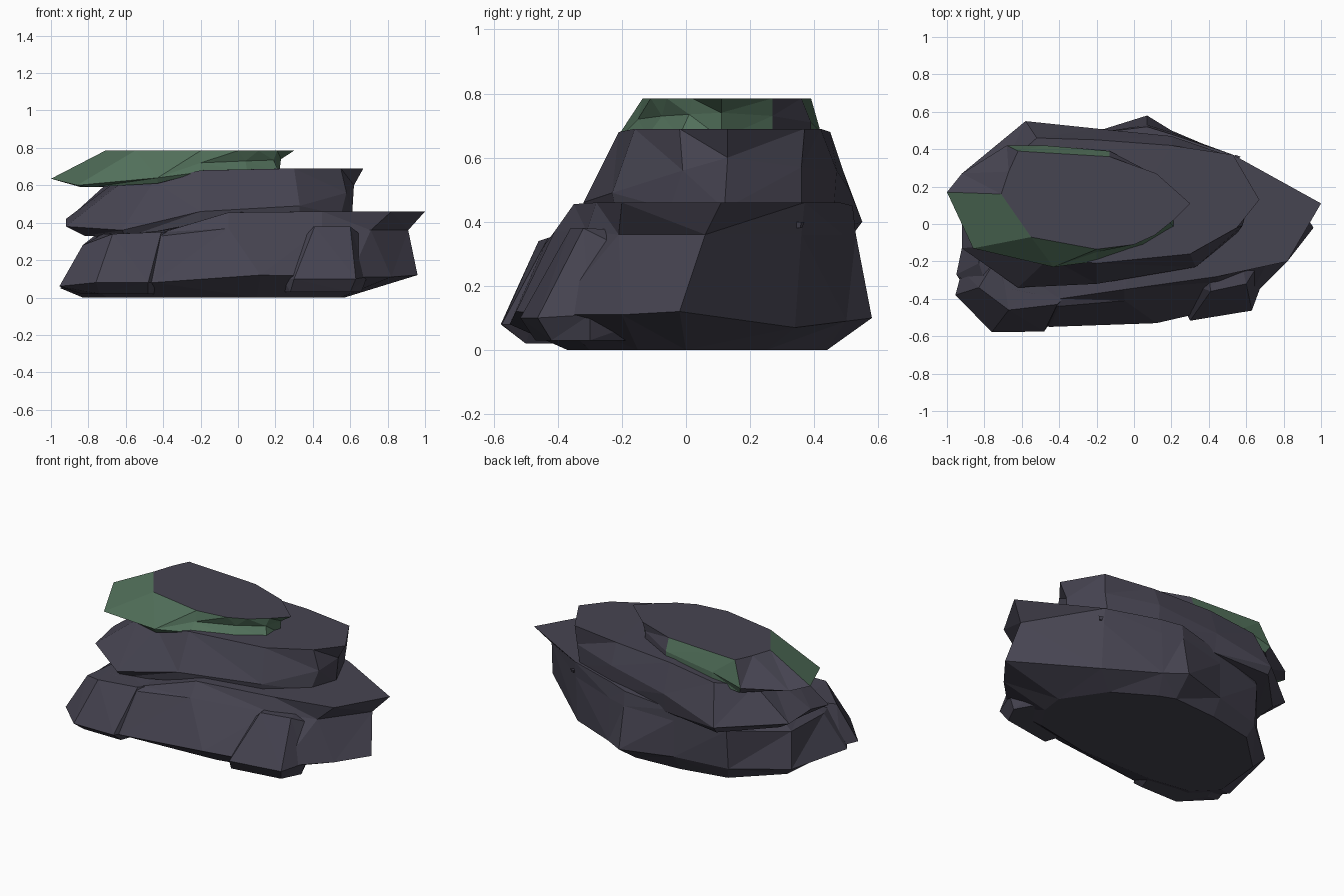
import bpy, bmesh
from mathutils import Vector


def material(name, col):
    m = bpy.data.materials.new(name)
    m.diffuse_color = (*col, 1)
    return m


STONE = material("slate stone", (0.062, 0.058, 0.083))
MOSS = material("moss green", (0.085, 0.165, 0.105))


def loft(name, rings, mossy=None):
    """Skin closed rings from bottom to top; mossy(side, ring) picks green faces."""
    bm = bmesh.new()
    vs = [[bm.verts.new(p) for p in r] for r in rings]
    n = len(rings[0])
    bm.faces.new(vs[0][::-1])
    bm.faces.new(vs[-1])
    for k in range(len(rings) - 1):
        for i in range(n):
            j = (i + 1) % n
            f = bm.faces.new((vs[k][i], vs[k][j], vs[k + 1][j], vs[k + 1][i]))
            if mossy and mossy(i, k):
                f.material_index = 1
    bmesh.ops.triangulate(bm, faces=bm.faces[:])
    bmesh.ops.recalc_face_normals(bm, faces=bm.faces[:])
    me = bpy.data.meshes.new(name)
    bm.to_mesh(me)
    bm.free()
    me.materials.append(STONE)
    me.materials.append(MOSS)
    ob = bpy.data.objects.new(name, me)
    bpy.context.collection.objects.link(ob)
    return ob


# Base slab: undercut foot, bulging skirt, overhanging rim
foot = [(.57, 0, 0), (.4, .25, 0), (.15, .4, 0), (.05, .44, 0), (-.25, .42, 0),
        (-.55, .36, 0), (-.8, .12, 0), (-.83, -.2, 0), (-.7, -.33, 0),
        (-.45, -.37, 0), (.1, -.37, 0), (.45, -.3, 0), (.55, -.15, 0)]
skirt = [(.96, -.02, .12), (.53, .34, .07), (.2, .5, .09), (.07, .58, .1),
         (-.25, .48, .1), (-.58, .4, .08), (-.86, .16, .06), (-.95, -.27, .05),
         (-.8, -.5, .07), (-.45, -.55, .08), (.12, -.53, .12),
         (.6, -.42, .11), (.82, -.2, .11)]
neck = [(.91, .06, .36), (.53, .36, .36), (.2, .49, .36), (.07, .53, .36),
        (-.25, .48, .33), (-.58, .42, .33), (-.83, .12, .28), (-.83, -.21, .27),
        (-.77, -.39, .28), (-.4, -.44, .33), (-.05, -.41, .37),
        (.45, -.31, .37), (.71, -.21, .36)]
rim = [(1, .11, .46), (.53, .37, .46), (.2, .48, .46), (.07, .52, .45),
       (-.25, .48, .4), (-.58, .4, .38), (-.73, .1, .36), (-.73, -.16, .34),
       (-.69, -.34, .34), (-.4, -.4, .35), (-.05, -.35, .455),
       (.45, -.28, .46), (.82, -.2, .46)]
loft("base_slab", [foot, skirt, neck, rim])

# Middle slab: sloping bed, leaning sides, flat top with an overhang on the right
bed = [(.61, .12, .44), (.5, .36, .44), (.2, .46, .42), (-.2, .49, .38),
       (-.58, .52, .36), (-.84, .25, .36), (-.86, .05, .36), (-.82, -.1, .33),
       (-.6, -.31, .32), (-.2, -.31, .4), (.33, -.22, .44), (.55, -.05, .44)]
belly = [(.62, .13, .6), (.52, .36, .57), (.2, .47, .56), (-.2, .51, .5),
         (-.58, .55, .4), (-.92, .27, .41), (-.92, .05, .42), (-.92, -.13, .38),
         (-.62, -.34, .36), (-.2, -.32, .46), (.33, -.23, .49), (.58, -.01, .56)]
deck = [(.67, .13, .69), (.53, .37, .69), (.2, .42, .69), (-.2, .45, .68),
        (-.52, .46, .64), (-.7, .3, .61), (-.68, .12, .6), (-.64, -.1, .6),
        (-.45, -.18, .62), (-.2, -.21, .68), (.3, -.16, .69), (.55, -.02, .69)]
loft("middle_slab", [bed, belly, deck])

# Cap slab: bare flat top, mossy front and right, left lip and a back patch
under = [(.22, .11, .66), (.1, .27, .66), (-.13, .39, .66), (-.48, .42, .62),
         (-.66, .4, .59), (-.8, .27, .59), (-.84, .13, .59), (-.78, -.09, .59),
         (-.43, -.21, .61), (-.2, -.2, .67), (.05, -.12, .67), (.22, -.02, .67)]
lip = [(.23, .11, .74), (.1, .27, .73), (-.13, .39, .71), (-.48, .42, .68),
       (-.68, .42, .63), (-.92, .27, .62), (-1, .17, .635), (-.86, -.13, .6),
       (-.43, -.23, .64), (-.2, -.15, .72), (.04, -.075, .73), (.19, .01, .735)]
crown = [(.3, .11, .785), (.12, .27, .785), (-.13, .36, .785), (-.46, .38, .785),
         (-.62, .39, .785), (-.67, .28, .785), (-.71, .16, .785),
         (-.55, -.07, .785), (-.2, -.135, .785), (0, -.11, .785),
         (.11, -.06, .785), (.21, .02, .785)]
loft("mossy_cap", [under, lip, crown], lambda i, k: i >= 6 or i in (0, 2, 3))

# Boulders leaning on the front of the base slab
boulder_foot = [(-.84, -.34, .02), (-.74, -.5, .02), (-.48, -.5, .02),
                (-.45, -.42, .02), (-.5, -.15, .02), (-.8, -.2, .02)]
boulder_mid = [(-.955, -.38, .06), (-.76, -.578, .08), (-.48, -.575, .08),
               (-.42, -.48, .08), (-.45, -.15, .08), (-.92, -.25, .07)]
boulder_top = [(-.83, -.34, .28), (-.67, -.46, .34), (-.41, -.43, .35),
               (-.34, -.36, .355), (-.4, -.18, .35), (-.72, -.16, .34)]
loft("left_boulder", [boulder_foot, boulder_mid, boulder_top])

boulder_foot = [(.25, -.38, .03), (.28, -.47, .03), (.6, -.42, .03),
                (.66, -.3, .03), (.55, -.1, .03), (.3, -.1, .03)]
boulder_mid = [(.24, -.4, .1), (.3, -.517, .1), (.63, -.463, .1),
               (.69, -.3, .11), (.6, -.1, .1), (.3, -.1, .1)]
boulder_top = [(.33, -.33, .3), (.41, -.36, .38), (.6, -.32, .38),
               (.65, -.24, .34), (.55, -.1, .37), (.38, -.1, .37)]
loft("right_boulder", [boulder_foot, boulder_mid, boulder_top])

# Small chip on the back right face
c = Vector((.55, .35, .4))
chip = [[c + Vector(o) * s for o in ((.02, .01, 0), (-.01, .02, 0), (-.01, -.02, 0))]
        for s in (.6, 1)]
for p in chip[0]:
    p.z -= .02
loft("stone_chip", chip)
